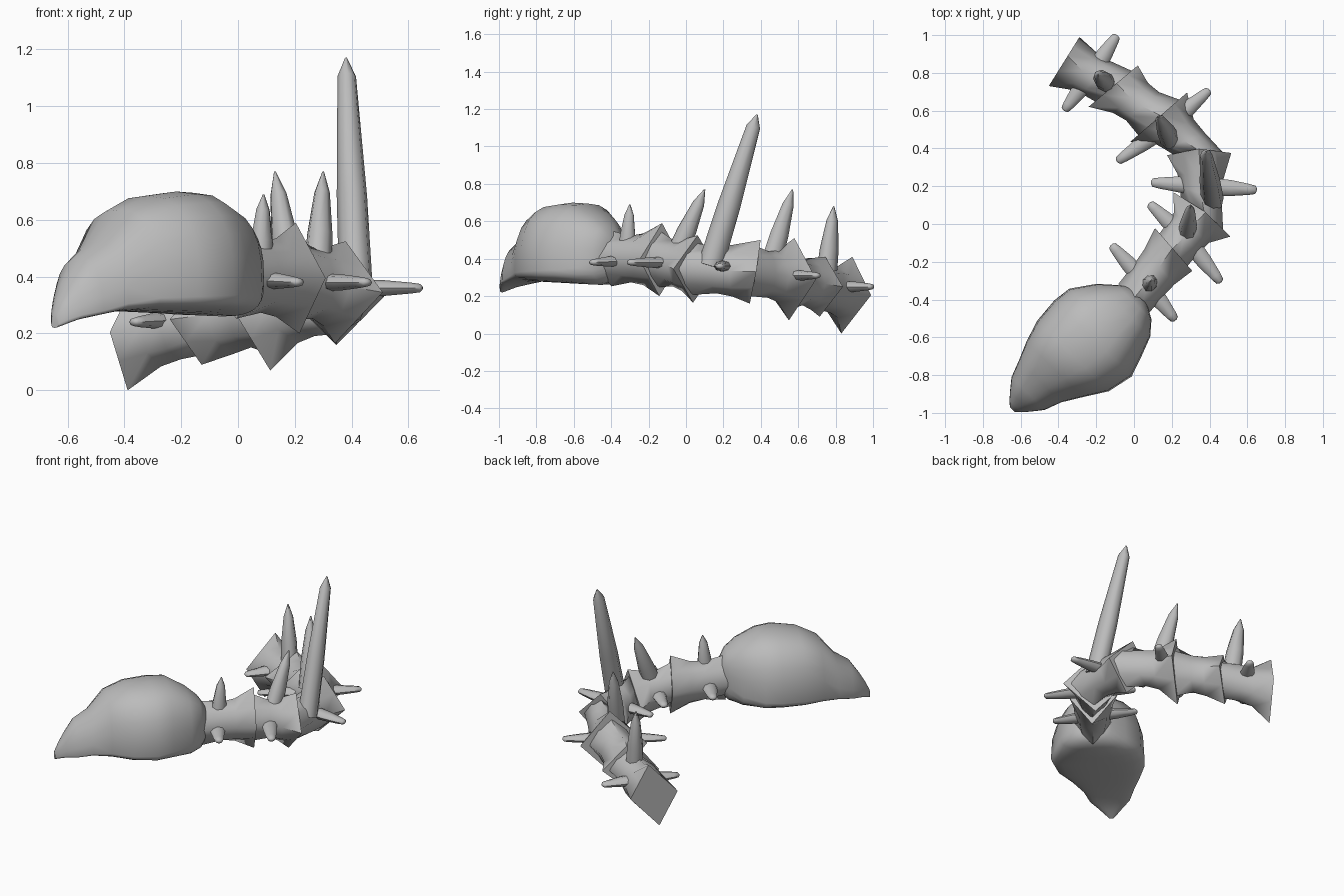
import bpy, bmesh
from math import sin, cos, pi, radians
from mathutils import Vector

cube = bpy.data.objects.get("Cube")
if cube:
    bpy.data.objects.remove(cube, do_unlink=True)

bone = bpy.data.materials.new("bone_grey")
bone.use_nodes = True
GREY = (0.5, 0.5, 0.5, 1)
bone.diffuse_color = GREY
bone.node_tree.nodes["Principled BSDF"].inputs["Base Color"].default_value = GREY


def loft(name, rings, angle):
    """Skin a list of equal-length point rings and cap both ends."""
    bm = bmesh.new()
    loops = [[bm.verts.new(p) for p in ring] for ring in rings]
    n = len(loops[0])
    for a, b in zip(loops, loops[1:]):
        for i in range(n):
            j = (i + 1) % n
            bm.faces.new((a[i], a[j], b[j], b[i]))
    bm.faces.new(loops[0][::-1])
    bm.faces.new(loops[-1])
    bmesh.ops.recalc_face_normals(bm, faces=bm.faces)
    mesh = bpy.data.meshes.new(name)
    bm.to_mesh(mesh)
    bm.free()
    mesh.materials.append(bone)
    obj = bpy.data.objects.new(name, mesh)
    bpy.context.collection.objects.link(obj)
    bpy.ops.object.select_all(action='DESELECT')
    obj.select_set(True)
    bpy.context.view_layer.objects.active = obj
    bpy.ops.object.shade_smooth_by_angle(angle=radians(angle))


def diamond(center, yaw, w, h, bulge, pitch=0, roll=0):
    """Eight-point ring facing the yaw direction; bulge 0.5 is a diamond, 0.7 a circle."""
    fwd = Vector((cos(yaw), sin(yaw), 0))
    side = Vector((sin(yaw), -cos(yaw), 0))
    up = Vector((0, 0, 1)) + fwd * pitch + side * roll
    ring = []
    for i in range(8):
        a = i * pi / 4
        r = bulge * 2 ** 0.5 if i % 2 else 1
        ring.append(Vector(center) + side * (w * r * cos(a)) + up * (h * r * sin(a)))
    return ring


def spike(name, base, tip, profile, depth, sides=8):
    """Tapered spike with (position, radius) profile; depth scales one cross axis."""
    base, tip = Vector(base), Vector(tip)
    axis = tip - base
    q = axis.to_track_quat('Z', 'Y')
    rings = []
    for t, r in profile:
        rings.append([base + axis * t + q @ Vector((r * cos(2 * pi * i / sides),
                      depth * r * sin(2 * pi * i / sides), 0)) for i in range(sides)])
    loft(name, rings, 60)


# Skull: distance from nape, sideways shift, half width, bottom, widest height, top
skull = [
    (-0.03, 0.00, 0.07, 0.31, 0.41, 0.52),
    (0.01, 0.01, 0.13, 0.27, 0.38, 0.58),
    (0.08, 0.00, 0.20, 0.26, 0.35, 0.635),
    (0.20, -0.02, 0.265, 0.265, 0.34, 0.695),
    (0.30, -0.01, 0.288, 0.27, 0.335, 0.70),
    (0.44, -0.02, 0.267, 0.275, 0.33, 0.685),
    (0.56, -0.04, 0.21, 0.28, 0.325, 0.635),
    (0.66, -0.05, 0.158, 0.275, 0.305, 0.52),
    (0.75, -0.05, 0.124, 0.26, 0.28, 0.465),
    (0.81, -0.05, 0.076, 0.245, 0.265, 0.38),
    (0.845, -0.05, 0.045, 0.23, 0.25, 0.32),
    (0.87, -0.05, 0.018, 0.22, 0.235, 0.27),
]
nose = Vector((-0.70, -0.71, 0))
cheek = Vector((0.71, -0.70, 0))


def power(v, e):
    return (abs(v) ** e) * (1 if v >= 0 else -1)


rings = []
for s, shift, w, low, mid, top in skull:
    # The dome is boxy over the cranium and pointed over the snout
    dome = 0.75 if s < 0.6 else 1.0
    ring = []
    for i in range(24):
        a = 2 * pi * i / 24
        c, d = power(cos(a), 0.8), power(sin(a), dome if sin(a) > 0 else 0.75)
        p = Vector((0, -0.4, 0)) + nose * s + cheek * (shift + w * c)
        p.z = mid + d * ((top - mid) if d > 0 else (mid - low))
        ring.append(p)
    rings.append(ring)
loft("skull", rings, 50)

# Joints between vertebrae: centre, yaw, half width, half height, pitch, roll
joints = [
    ((0.01, -0.38, 0.40), 43, 0.15, 0.19, 0, 0),
    ((0.21, -0.135, 0.395), 41, 0.15, 0.195, 0, -0.05),
    ((0.36, 0.05, 0.345), 52, 0.19, 0.18, 0.12, 0.04),
    ((0.345, 0.37, 0.33), 92, 0.17, 0.17, 0.17, 0),
    ((0.13, 0.565, 0.29), 131, 0.20, 0.22, 0, 0.1),
    ((-0.11, 0.73, 0.25), 130, 0.17, 0.16, 0, 0.15),
    ((-0.37, 0.86, 0.205), 148, 0.153, 0.205, 0, 0.17),
]
for k, (a, b) in enumerate(zip(joints, joints[1:]), 1):
    ca, cb = Vector(a[0]), Vector(b[0])
    ya, yb = radians(a[1]), radians(b[1])
    ym = (ya + yb) / 2
    loft("vertebra_%d" % k, [
        diamond(ca - (cb - ca) * 0.08, ya, a[2] * 0.75, a[3] * 0.78, 0.56, *a[4:]),
        diamond(ca.lerp(cb, 0.35), ym, 0.115, 0.125, 0.7),
        diamond(ca.lerp(cb, 0.62), (ym + yb) / 2, 0.122, 0.138, 0.66),
        diamond(cb, yb, b[2], b[3], 0.5, *b[4:]),
    ], 65)

# Spikes: body centre, top base, top tip, top radius, left tip, right tip
spines = [
    ((0.06, -0.31, 0.39), (0.08, -0.32, 0.42), (0.09, -0.30, 0.69), 0.043,
     (-0.12, -0.11, 0.40), (0.22, -0.51, 0.38)),
    ((0.28, -0.08, 0.38), (0.28, -0.06, 0.40), (0.30, 0.10, 0.77), 0.05,
     (0.08, 0.11, 0.38), (0.46, -0.31, 0.38)),
    ((0.38, 0.20, 0.36), (0.415, 0.13, 0.36), (0.38, 0.38, 1.17), 0.06,
     (0.09, 0.22, 0.36), (0.65, 0.18, 0.36)),
    ((0.18, 0.52, 0.31), (0.19, 0.45, 0.36), (0.13, 0.57, 0.77), 0.053,
     (-0.09, 0.33, 0.30), (0.40, 0.71, 0.31)),
    ((-0.22, 0.80, 0.25), (-0.15, 0.75, 0.30), (-0.19, 0.79, 0.68), 0.052,
     (-0.37, 0.60, 0.24), (-0.09, 1.00, 0.25)),
]
for k, (mid, base, tip, r, left, right) in enumerate(spines, 1):
    shoulder = 0.92 if k == 3 else 0.8
    spike("top_spike_%d" % k, base, tip,
          [(0, r), (0.4, r * 0.9), (shoulder, r * 0.55), (1, r * 0.06)], 1.15)
    for side, end in (("inner", left), ("outer", right)):
        spike("%s_spike_%d" % (side, k), mid, end,
              [(0.1, 0.048), (0.5, 0.042), (0.85, 0.029), (0.97, 0.022), (1, 0.008)], 0.66)
